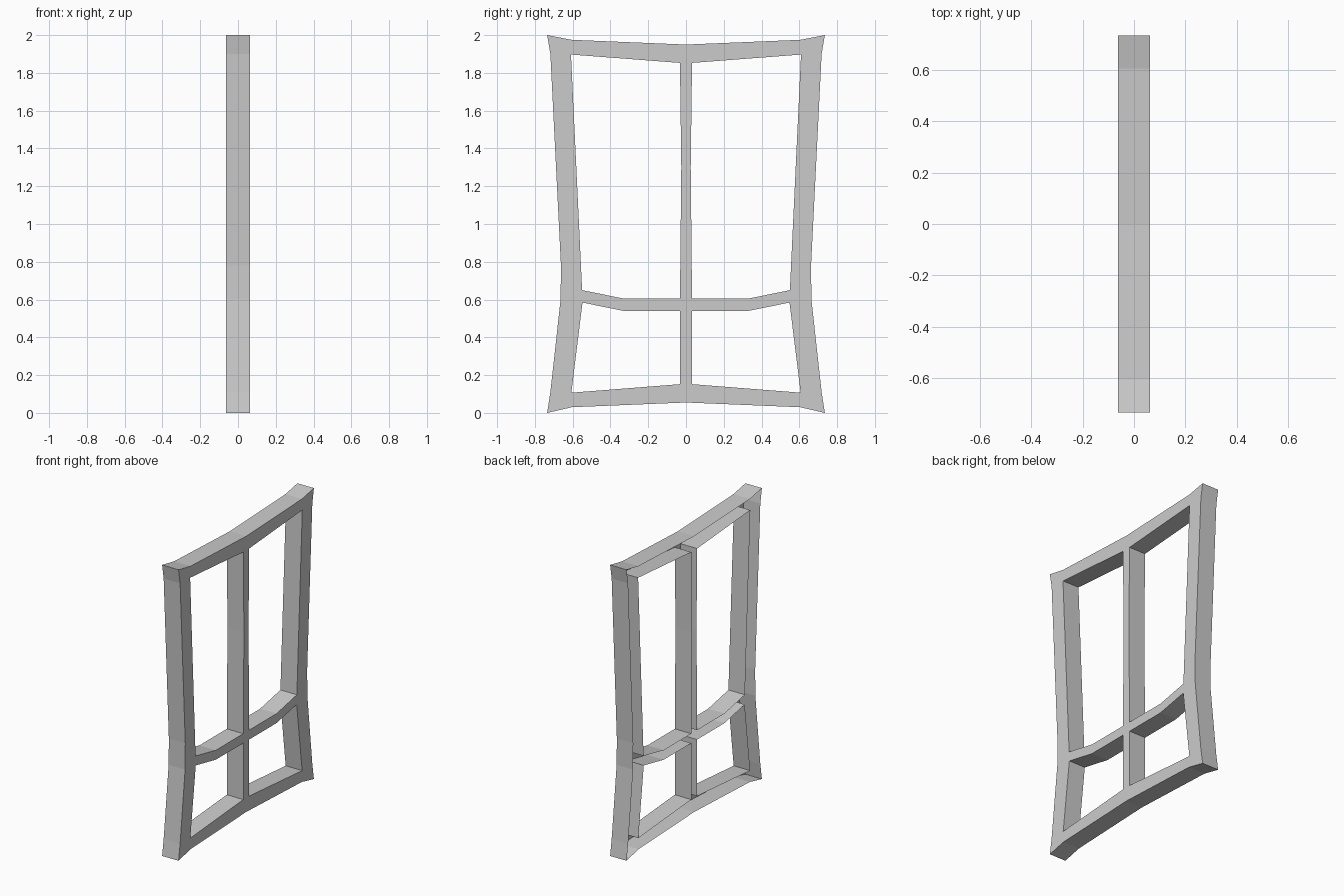
import bpy, bmesh

if "Cube" in bpy.data.objects:
    bpy.data.objects.remove(bpy.data.objects["Cube"])

X_FRONT, X_BACK = 0.0625, -0.0625

# Half outline of the warped frame (y, z), from top centre to bottom centre
half = [(0, 1.95), (0.605, 1.975), (0.735, 2.0), (0.718, 1.9), (0.662, 0.78),
        (0.664, 0.6), (0.718, 0.11), (0.735, 0), (0.605, 0.03), (0, 0.055)]
outer = half + [(-y, z) for y, z in half[-2:0:-1]]

# Pane openings on the +y side
upper = [(0.032, 0.605), (0.33, 0.605), (0.55, 0.65), (0.609, 1.897),
         (0.032, 1.853), (0.025, 1.3)]
lower = [(0.032, 0.152), (0.607, 0.107), (0.548, 0.584), (0.33, 0.54), (0.032, 0.54)]


def mirrored(loop):
    return [(-y, z) for y, z in reversed(loop)]


loops = [outer, upper, lower, mirrored(upper), mirrored(lower)]

# Front sheet with four openings
bm = bmesh.new()
edges = []
for loop in loops:
    vs = [bm.verts.new((X_FRONT, y, z)) for y, z in loop]
    edges += [bm.edges.new((vs[i], vs[(i + 1) % len(vs)])) for i in range(len(vs))]
bmesh.ops.triangle_fill(bm, edges=edges, use_beauty=True, use_dissolve=False,
                        normal=(1, 0, 0))

# Side walls run back from every rim; the back of the frame stays open
rims = [e for e in bm.edges if e.is_boundary]
res = bmesh.ops.extrude_edge_only(bm, edges=rims)
for v in res["geom"]:
    if isinstance(v, bmesh.types.BMVert):
        v.co.x = X_BACK

# Consistent normals, front sheet facing +x
bmesh.ops.recalc_face_normals(bm, faces=bm.faces)
front = next(f for f in bm.faces if all(v.co.x > 0 for v in f.verts))
if front.normal.x < 0:
    bmesh.ops.reverse_faces(bm, faces=bm.faces)

mesh = bpy.data.meshes.new("window_frame")
bm.to_mesh(mesh)
bm.free()
bpy.context.collection.objects.link(bpy.data.objects.new("window_frame", mesh))
